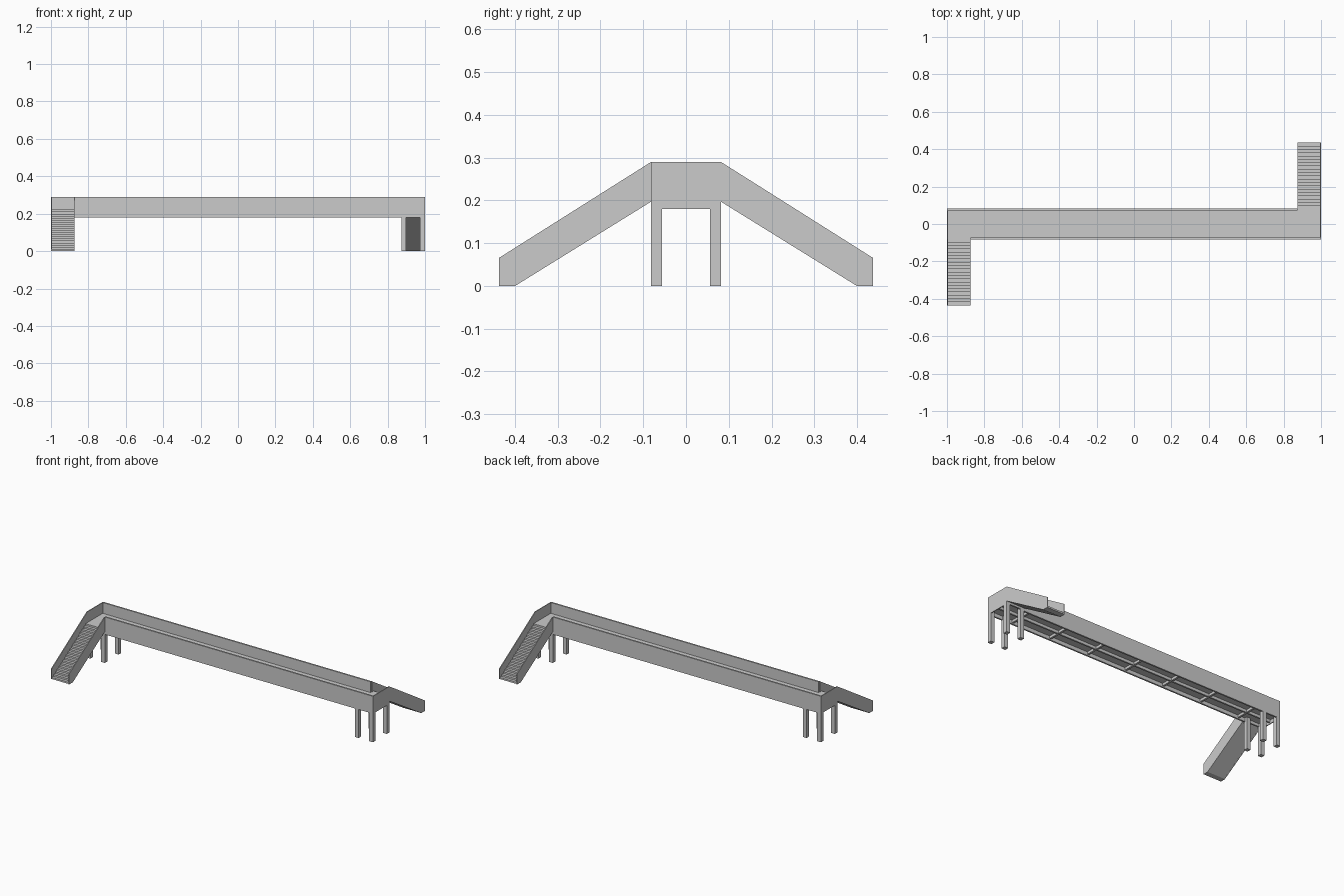
import bpy, bmesh
from mathutils import Matrix

if "Cube" in bpy.data.objects:
    bpy.data.objects.remove(bpy.data.objects["Cube"])

HALF_W = 0.082      # half width of the bridge
DECK = 0.222        # walking height
INNER = 0.875       # inner edge of the stairs along x
RUN_END = 0.437     # far end of the stairs along y
STEPS = 20


def finish(bm, name, turn):
    # turn = True spins the part half a turn about z for the other end
    if turn:
        bmesh.ops.rotate(bm, verts=bm.verts, matrix=Matrix.Rotation(3.14159265, 3, 'Z'))
    bmesh.ops.recalc_face_normals(bm, faces=bm.faces)
    me = bpy.data.meshes.new(name)
    bm.to_mesh(me)
    bm.free()
    ob = bpy.data.objects.new(name, me)
    bpy.context.collection.objects.link(ob)
    return ob


def box(name, x, y, z, turn=False):
    bm = bmesh.new()
    bmesh.ops.create_cube(bm, size=1)
    for v in bm.verts:
        v.co = [(a + b) / 2 + c * (b - a) for (a, b), c in zip((x, y, z), v.co)]
    return finish(bm, name, turn)


def extrude_x(name, profile, x0, x1, turn=False):
    # profile is a list of (y, z) points
    bm = bmesh.new()
    face = bm.faces.new([bm.verts.new((x0, y, z)) for y, z in profile])
    out = bmesh.ops.extrude_face_region(bm, geom=[face])
    for g in out['geom']:
        if isinstance(g, bmesh.types.BMVert):
            g.co.x = x1
    return finish(bm, name, turn)


# deck slab and its underside framing
box("deck", (-0.996, 0.996), (-0.078, 0.078), (0.203, DECK))
box("centre_beam", (-0.99, 0.99), (-0.005, 0.005), (0.185, 0.205))
for i in range(7):
    x = -0.825 + 0.275 * i
    box("cross_beam", (x - 0.006, x + 0.006), (-0.074, 0.074), (0.187, 0.205))

# stair profiles, descending towards +y
wall = [(HALF_W, 0.29), (RUN_END, 0.066), (RUN_END, 0), (0.40, 0), (HALF_W, 0.197)]
rise, run = DECK / STEPS, (RUN_END - 0.002 - HALF_W) / STEPS
flight = [(0.40, 0.0005), (HALF_W, 0.1975), (HALF_W, DECK)]
for i in range(STEPS):
    y, z = HALF_W + (i + 1) * run, DECK - i * rise
    flight += [(y, z), (y, max(z - rise, 0.0005))]

for turn in (False, True):
    # long parapet, open where the stairs arrive
    box("parapet", (-1, INNER), (HALF_W - 0.01, HALF_W), (0.18, 0.29), turn)
    box("end_wall", (0.995, 1), (-HALF_W, HALF_W), (0.18, 0.29), turn)
    box("landing_beam", (INNER, 1), (HALF_W - 0.01, HALF_W), (0.185, DECK), turn)
    # stairs with solid side walls
    extrude_x("stair_flight", flight, INNER + 0.003, 0.997, turn)
    extrude_x("stair_outer_wall", wall, 0.995, 1, turn)
    extrude_x("stair_inner_wall", wall, INNER - 0.002, INNER + 0.003, turn)
    # four legs under the landing
    for x in (0.873, 0.974):
        for y in (-HALF_W, HALF_W - 0.026):
            box("leg", (x, x + 0.026), (y, y + 0.026), (0, 0.205), turn)
